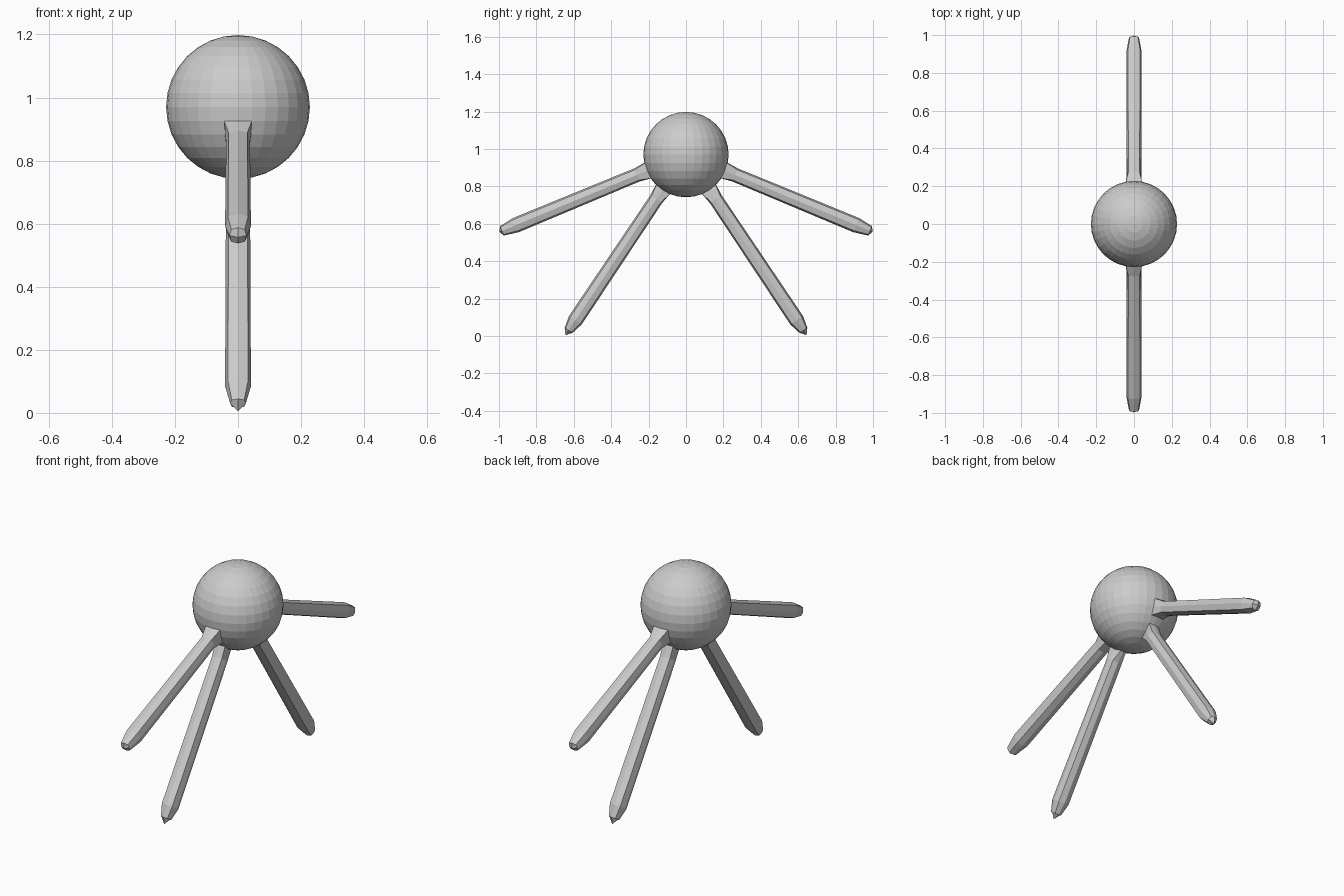
import bpy, bmesh
from math import sin, cos, radians
from mathutils import Vector

if "Cube" in bpy.data.objects:
    bpy.data.objects.remove(bpy.data.objects["Cube"])

R = 0.228
CENTRE = Vector((0, 0, 0.97))
STEP = radians(11.25)          # one sphere facet

# Faceted ball body
bpy.ops.mesh.primitive_uv_sphere_add(segments=32, ring_count=16, radius=R, location=CENTRE)
bpy.context.object.name = "ball_body"

# Grid directions around a rounded-square section
SECTION = [(1, 0), (1, 1), (0, 1), (-1, 1), (-1, 0), (-1, -1), (0, -1), (1, -1)]


def leg(name, side, drop, rings, tip):
    """Leg leaving the ball radially; rings = (distance, half width)."""
    axis = Vector((0, side * cos(drop), -sin(drop)))
    across = Vector((1, 0, 0))
    up = Vector((0, side * sin(drop), cos(drop)))
    bm = bmesh.new()
    # flared root sits on a 2 x 2 patch of sphere facets
    root = []
    for i, j in SECTION:
        lat, lon = drop - j * STEP, i * STEP
        root.append(bm.verts.new(CENTRE + R * Vector(
            (cos(lat) * sin(lon), side * cos(lat) * cos(lon), -sin(lat)))))
    loops = [root]
    for dist, w in rings:
        loop = []
        for i, j in SECTION:
            k = w * (0.78 if i and j else 1)
            loop.append(bm.verts.new(CENTRE + axis * dist + (across * i + up * j) * k))
        loops.append(loop)
    for a, b in zip(loops, loops[1:]):
        for n in range(8):
            m = (n + 1) % 8
            bm.faces.new((a[n], a[m], b[m], b[n]))
    # quads meeting at the tip
    end = loops[-1]
    point = bm.verts.new(CENTRE + axis * tip)
    for n in range(0, 8, 2):
        bm.faces.new((end[n], end[n + 1], end[(n + 2) % 8], point))
    bmesh.ops.recalc_face_normals(bm, faces=bm.faces)
    # keep normals pointing outwards on the open-rooted leg
    bm.normal_update()
    f = bm.faces[16]
    if f.normal.dot(f.calc_center_median() - CENTRE
                    - axis * axis.dot(f.calc_center_median() - CENTRE)) < 0:
        bmesh.ops.reverse_faces(bm, faces=bm.faces)
    me = bpy.data.meshes.new(name)
    bm.to_mesh(me)
    bm.free()
    bpy.context.collection.objects.link(bpy.data.objects.new(name, me))


# Two legs on the front and two on the back
for label, side in (("front", -1), ("back", 1)):
    leg(label + "_upper_leg", side, 2 * STEP,
        [(0.285, 0.038), (0.985, 0.041), (1.065, 0.027)], 1.08)
    leg(label + "_lower_leg", side, 5 * STEP,
        [(0.285, 0.038), (1.065, 0.041), (1.13, 0.025)], 1.16)
